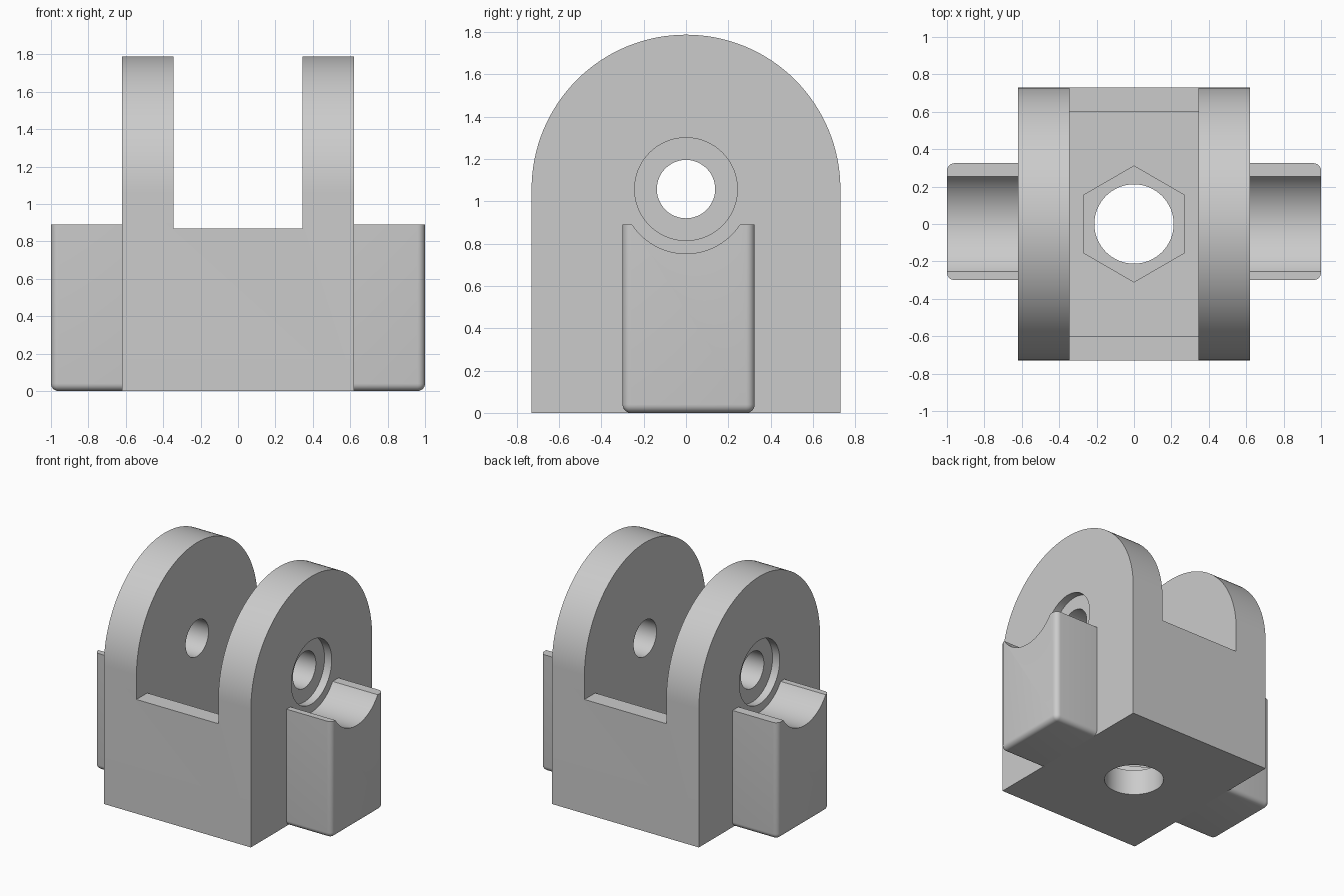
import bpy, bmesh, math
from mathutils import Vector

if "Cube" in bpy.data.objects:
    bpy.data.objects.remove(bpy.data.objects["Cube"])

grey = bpy.data.materials.new("light_grey")
grey.diffuse_color = (0.6, 0.6, 0.6, 1)
grey.use_nodes = True
grey.node_tree.nodes["Principled BSDF"].inputs["Base Color"].default_value = grey.diffuse_color
PIN_Z = 1.058          # height of the cross pin axis


def arc(r, n, cx=0, cy=0, start=0, sweep=2 * math.pi):
    """Points of an arc; a full circle leaves out the repeated end point."""
    steps = n if sweep >= 2 * math.pi - 1e-6 else n - 1
    return [(cx + r * math.cos(start + sweep * i / steps),
             cy + r * math.sin(start + sweep * i / steps)) for i in range(n)]


def rect(u0, u1, v0, v1):
    return [(u0, v0), (u1, v0), (u1, v1), (u0, v1)]


def prism(name, pts, lo, hi, axis, round_edges=None):
    """Extrude a profile: axis 'x' takes (y, z) points, 'z' takes (x, y) points."""
    place = (lambda p, d: Vector((d, *p))) if axis == 'x' else (lambda p, d: Vector((*p, d)))
    bm = bmesh.new()
    a = [bm.verts.new(place(p, lo)) for p in pts]
    b = [bm.verts.new(place(p, hi)) for p in pts]
    bm.faces.new(a)
    bm.faces.new(b)
    for i in range(len(pts)):
        j = (i + 1) % len(pts)
        bm.faces.new((a[i], a[j], b[j], b[i]))
    bmesh.ops.recalc_face_normals(bm, faces=bm.faces)
    if round_edges:
        edges = [e for e in bm.edges if round_edges(e.verts[0].co, e.verts[1].co)]
        bmesh.ops.bevel(bm, geom=edges, offset=0.04, segments=6, profile=0.5,
                        affect='EDGES', clamp_overlap=True)
        bmesh.ops.recalc_face_normals(bm, faces=bm.faces)
    me = bpy.data.meshes.new(name)
    bm.to_mesh(me)
    bm.free()
    me.materials.append(grey)
    ob = bpy.data.objects.new(name, me)
    bpy.context.collection.objects.link(ob)
    return ob


def cut(ob, cutters):
    """Subtract the cutters, bake the result and smooth the round faces."""
    for c in cutters:
        m = ob.modifiers.new("cut", 'BOOLEAN')
        m.operation, m.solver, m.object = 'DIFFERENCE', 'EXACT', c
        c.hide_render = True
    bpy.context.view_layer.update()
    dg = bpy.context.evaluated_depsgraph_get()
    me = bpy.data.meshes.new_from_object(ob.evaluated_get(dg))
    ob.modifiers.clear()
    ob.data = me
    for c in cutters:
        bpy.data.objects.remove(c)
    bpy.ops.object.select_all(action='DESELECT')
    ob.select_set(True)
    bpy.context.view_layer.objects.active = ob
    bpy.ops.object.shade_smooth_by_angle(angle=math.radians(30))


# Yoke: round-topped block with slot, floor pocket, pin holes and bolt hole
body = prism("yoke_body", [(-0.73, 0), (0.73, 0)] + arc(0.73, 65, 0, PIN_Z, 0, math.pi),
             -0.62, 0.62, 'x')
cut(body, [
    prism("slot", rect(-1, 1, 0.87, 2), -0.345, 0.345, 'x'),
    prism("floor_pocket", rect(-0.345, 0.345, -0.6, 0.6), 0.27, 1.0, 'z'),
    prism("pin_hole", arc(0.138, 48, 0, PIN_Z), -1, 1, 'x'),
    prism("right_recess", arc(0.243, 64, 0, PIN_Z), 0.56, 1, 'x'),
    prism("left_recess", arc(0.243, 64, 0, PIN_Z), -1, -0.56, 'x'),
    prism("nut_recess", arc(0.31, 6, 0, 0, math.pi / 2), 0.20, 0.5, 'z'),
    prism("bolt_hole", arc(0.212, 64), -0.5, 0.5, 'z'),
])


# Side lugs: rounded on the outer and bottom edges, grooved around the pin axis
def lug_edge(p, q):
    on_top = min(p.z, q.z) > 0.8
    on_body = max(abs(p.x), abs(q.x)) < 0.7
    into_body_top = abs(p.x - q.x) > 0.1 and max(p.z, q.z) > 0.8
    return not (on_top or on_body or into_body_top)


for name, lo, hi in (("right_lug", 0.62, 1.0), ("left_lug", -1.0, -0.62)):
    lug = prism(name, rect(-0.3, 0.325, 0, 0.89), lo, hi, 'x', lug_edge)
    cut(lug, [prism("groove", arc(0.305, 96, 0, PIN_Z), lo - 0.1, hi + 0.1, 'x')])
